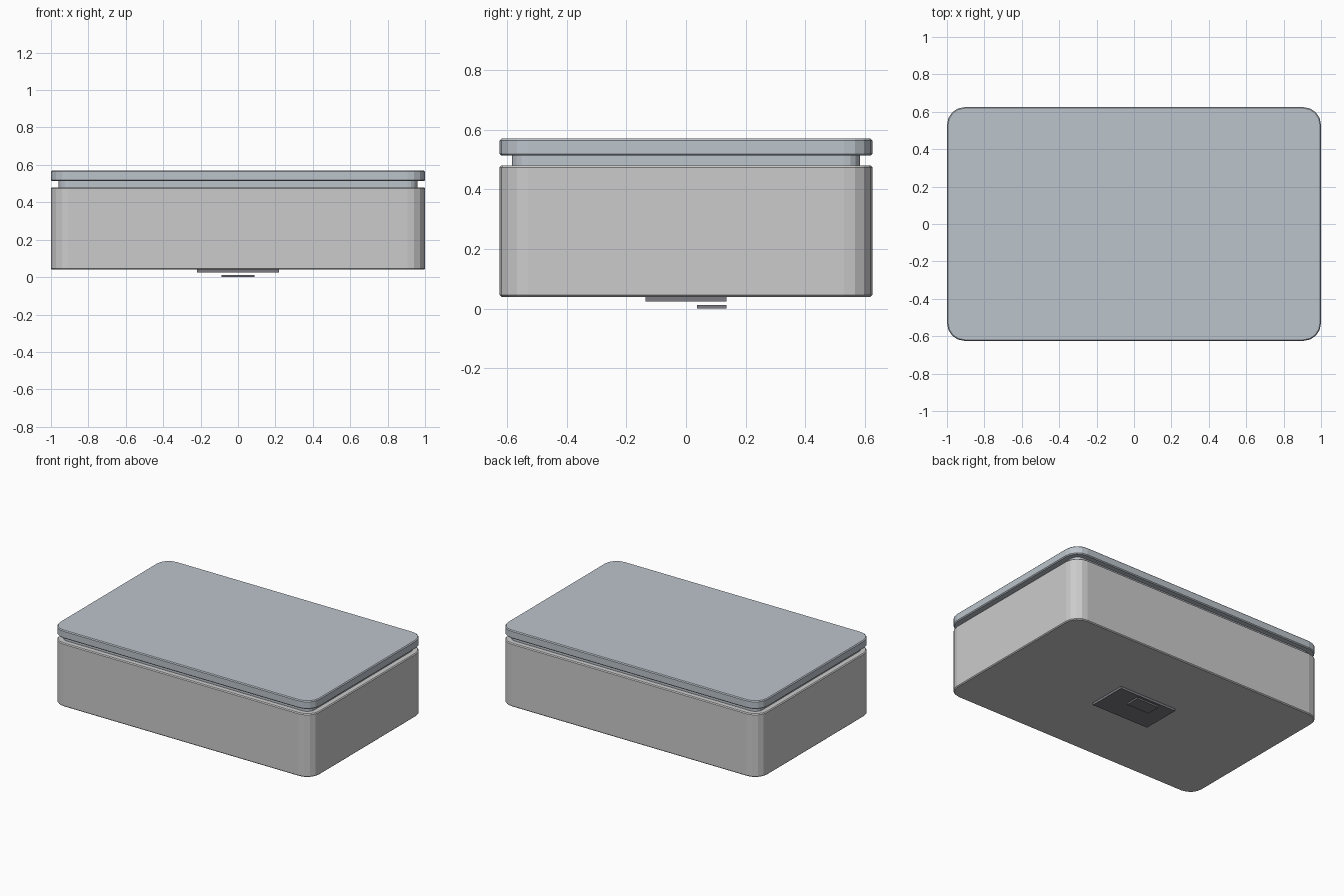
import bpy, bmesh, math

if "Cube" in bpy.data.objects:
    bpy.data.objects.remove(bpy.data.objects["Cube"])


def material(name, rgb):
    m = bpy.data.materials.new(name)
    m.diffuse_color = (*rgb, 1)
    m.use_nodes = True
    m.node_tree.nodes["Principled BSDF"].inputs["Base Color"].default_value = m.diffuse_color
    return m


def rounded_rect(hx, hy, r, seg=4):
    pts = []
    for i, (sx, sy) in enumerate([(1, 1), (-1, 1), (-1, -1), (1, -1)]):
        for k in range(seg + 1):
            a = math.pi / 2 * (i + k / seg)
            pts.append((sx * (hx - r) + r * math.cos(a), sy * (hy - r) + r * math.sin(a)))
    return pts


def loft(name, hx, hy, r, profile, mat):
    """Skin stacked rounded rectangles; profile holds (inset, z) pairs."""
    bm = bmesh.new()
    rings = [[bm.verts.new((x, y, z)) for x, y in rounded_rect(hx - i, hy - i, r - i)]
             for i, z in profile]
    n = len(rings[0])
    for a, b in zip(rings, rings[1:]):
        for k in range(n):
            bm.faces.new((a[k], a[(k + 1) % n], b[(k + 1) % n], b[k]))
    bm.faces.new(rings[0][::-1])
    bm.faces.new(rings[-1])
    bmesh.ops.recalc_face_normals(bm, faces=bm.faces)
    return finish(name, bm, mat)


def slab(name, x, y0, y1, z0, z1, mat):
    bm = bmesh.new()
    bmesh.ops.create_cube(bm, size=1)
    for v in bm.verts:
        v.co = (v.co.x * 2 * x, (y0 + y1) / 2 + v.co.y * (y1 - y0),
                (z0 + z1) / 2 + v.co.z * (z1 - z0))
    return finish(name, bm, mat)


def finish(name, bm, mat):
    me = bpy.data.meshes.new(name)
    bm.to_mesh(me)
    bm.free()
    ob = bpy.data.objects.new(name, me)
    me.materials.append(mat)
    bpy.context.collection.objects.link(ob)
    return ob


shell = material("shell_grey", (0.72, 0.72, 0.73))
lid_mat = material("lid_blue_grey", (0.50, 0.55, 0.60))
dark = material("dark_grey", (0.20, 0.20, 0.23))

HX, HY, R, E = 1.0, 0.625, 0.095, 0.006

# Hollow tray with eased edges
loft("box_body", HX, HY, R,
     [(E, 0.04), (0, 0.04 + E), (0, 0.48 - E), (E, 0.48), (0.04, 0.48), (0.04, 0.08)], shell)

# Lid with the inset lip that drops into the tray
loft("lid", HX, HY, R,
     [(0.041, 0.46), (0.041, 0.513), (E, 0.513), (0, 0.513 + E), (0, 0.57 - E), (E, 0.57)], lid_mat)

# Latch plate and tab on the underside
slab("base_plate", 0.22, -0.136, 0.136, 0.024, 0.042, dark)
slab("base_tab", 0.087, 0.037, 0.136, 0.0, 0.012, dark)
